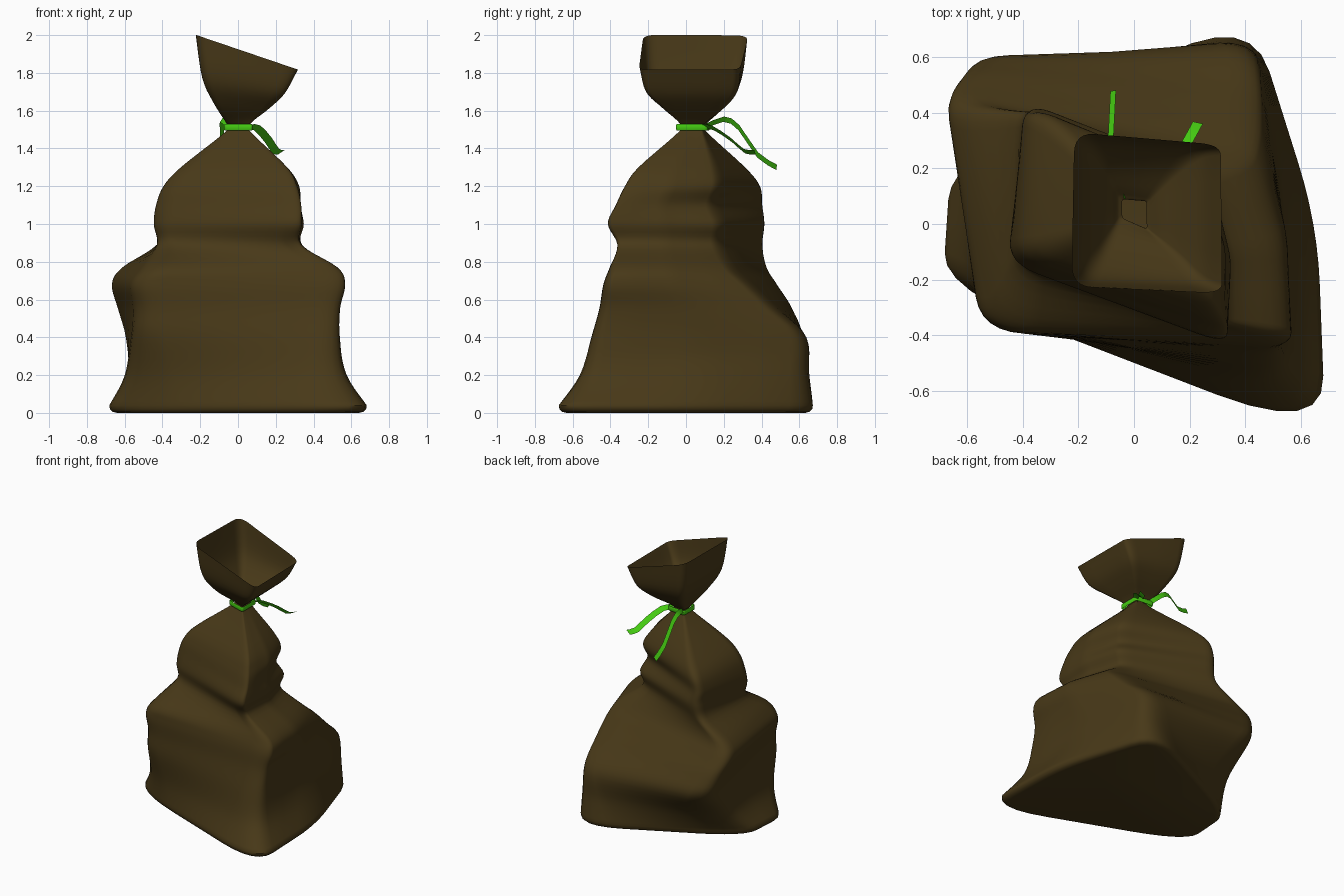
import bpy
from math import radians
from mathutils import Vector

if "Cube" in bpy.data.objects:
    bpy.data.objects.remove(bpy.data.objects["Cube"])


def material(name, rgb):
    m = bpy.data.materials.new(name)
    m.diffuse_color = (*rgb, 1)
    m.use_nodes = True
    m.node_tree.nodes["Principled BSDF"].inputs["Base Color"].default_value = m.diffuse_color
    return m


def make(name, verts, faces, mat, angle=50):
    me = bpy.data.meshes.new(name)
    me.from_pydata([tuple(v) for v in verts], [], faces)
    me.materials.append(mat)
    me.shade_smooth()
    me.set_sharp_from_angle(angle=radians(angle))
    ob = bpy.data.objects.new(name, me)
    bpy.context.collection.objects.link(ob)
    return ob


def spline(keys, steps):
    """Catmull-Rom through lists of numbers."""
    out = []
    for i in range(len(keys) - 1):
        p0, p1, p2, p3 = (keys[min(max(i + k, 0), len(keys) - 1)] for k in (-1, 0, 1, 2))
        for s in range(steps):
            t = s / steps
            out.append([0.5 * (2 * b + (c - a) * t + (2 * a - 5 * b + 4 * c - d) * t * t
                               + (3 * b - a - 3 * c + d) * t ** 3)
                        for a, b, c, d in zip(p0, p1, p2, p3)])
    out.append(list(keys[-1]))
    return out


def rounded(corners, f=0.2, n=6):
    """Closed polygon outline with its corners rounded off."""
    pts = []
    for i, c in enumerate(corners):
        prev, nxt = corners[i - 1], corners[(i + 1) % len(corners)]
        a, b = c.lerp(prev, f), c.lerp(nxt, f)
        for k in range(n + 1):
            pts.append(a.lerp(c, k / n).lerp(c.lerp(b, k / n), k / n))
        pts.append(c.lerp(nxt, 0.5))
    return pts


def loft(rings):
    n = len(rings[0])
    faces = [(i * n + j, i * n + (j + 1) % n, (i + 1) * n + (j + 1) % n, (i + 1) * n + j)
             for i in range(len(rings) - 1) for j in range(n)]
    return [v for r in rings for v in r], faces


brown = material("sack_cloth", (0.064, 0.040, 0.009))
green = material("ribbon_green", (0.06, 0.6, 0.006))

# Sack sections: z, then x,y of front-left, front-right, back-right, back-left
rows = [
    (0.04, -.69, -.235, .69, -.765, .42, .765, -.66, .22),
    (0.20, -.605, -.30, .575, -.61, .44, .70, -.58, .40),
    (0.40, -.56, -.37, .54, -.52, .44, .645, -.60, .595),
    (0.55, -.54, -.38, .54, -.47, .45, .48, -.65, .575),
    (0.68, -.55, -.385, .57, -.445, .44, .34, -.685, .50),
    (0.77, -.49, -.36, .53, -.41, .40, .24, -.63, .45),
    (0.89, -.43, -.17, .335, -.38, .255, .17, -.43, .43),
    (1.00, -.455, -.14, .335, -.435, .275, .18, -.39, .44),
    (1.10, -.44, -.13, .335, -.39, .235, .14, -.395, .43),
    (1.20, -.40, -.12, .31, -.34, .255, .17, -.36, .415),
    (1.30, -.31, -.09, .26, -.265, .205, .155, -.26, .33),
    (1.49, -.065, .01, .065, -.04, .06, .09, -.06, .11),
    (1.53, -.06, .005, .065, -.035, .06, .095, -.06, .11),
    (1.62, -.125, -.115, .165, -.125, .16, .20, -.12, .215),
    (1.73, -.19, -.20, .25, -.215, .245, .27, -.18, .295),
    (1.91, -.225, -.225, .318, -.25, .312, .285, -.215, .33),
]
rings = []
for r in spline(rows, 5):
    z = r[0]
    fl, fr, br, bl = (Vector(r[k:k + 2]) for k in (1, 3, 5, 7))
    bulge = max(0, min(0.045, (1.49 - z) * 0.15)) + 0.07 * max(0, 1 - z / 0.3)
    mr = (fr + br) / 2 + Vector((bulge, 0))               # right side swells a little
    tilt = 0.34 * min(max((z - 1.54) / 0.37, 0), 1)       # slanted mouth
    soft = 0.14 + 0.16 * max(0, 1 - z / 0.45)             # rounder corners at the base
    rings.append([Vector((p.x, p.y, z - tilt * (p.x - 0.045)))
                  for p in rounded([fl, fr, mr, br, bl], soft)])
# rolled-under bottom edge
under = [[Vector((v.x * s, v.y * s, z)) for v in rings[0]]
         for z, s in ((0, 0.94), (0.006, 0.975), (0.02, 0.995))]
verts, faces = loft(under + rings)
faces.append(tuple(reversed(range(len(rings[0])))))
make("sack", verts, faces, brown)

# Ribbon band around the neck
band = [Vector(p) for p in ((-.072, -.005), (.074, -.053), (.072, .113), (-.068, .123))]
outline = rounded(band, 0.12, 4)
mid = Vector((0, 0.045))
profile = ((1.0, 1.495), (1.04, 1.50), (1.04, 1.522), (1.0, 1.53))
verts, faces = loft([[Vector((*(mid + (p - mid) * s), z)) for p in outline] for s, z in profile])
make("ribbon_band", verts, faces, green)


# Loose ribbon ends
def tail(name, path, width):
    w = Vector(width)
    pts = [Vector(p) for p in spline(path, 2)]
    v = [q for p in pts for q in (p - w, p + w)]
    make(name, v, [(2 * i, 2 * i + 1, 2 * i + 3, 2 * i + 2) for i in range(len(pts) - 1)], green)


tail("ribbon_tail_right", [(.05, .08, 1.515), (.10, .14, 1.51), (.16, .24, 1.445),
                           (.20, .31, 1.385), (.23, .365, 1.38)], (.018, -.004, .012))
tail("ribbon_tail_left", [(-.04, .09, 1.51), (-.085, .20, 1.555), (-.085, .28, 1.51),
                          (-.08, .38, 1.365), (-.075, .48, 1.30)], (.010, .002, .014))
